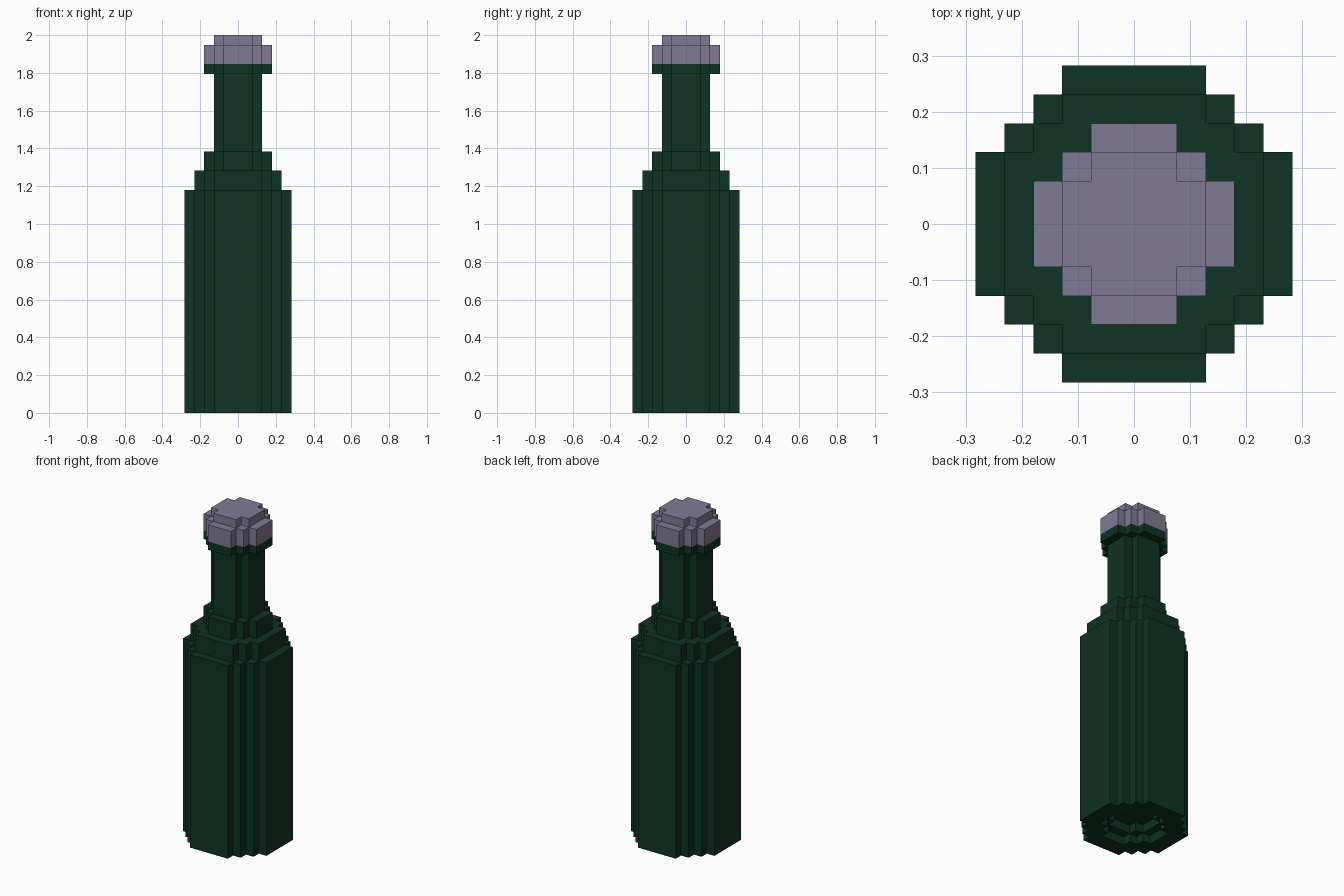
import bpy, bmesh, math
from mathutils import Vector

if "Cube" in bpy.data.objects:
    bpy.data.objects.remove(bpy.data.objects["Cube"])

U = 2 / 39  # block size: the bottle is 39 blocks tall


def material(name, rgb):
    m = bpy.data.materials.new(name)
    m.diffuse_color = (*rgb, 1)
    m.use_nodes = True
    m.node_tree.nodes["Principled BSDF"].inputs["Base Color"].default_value = m.diffuse_color
    return m


def disc(n):
    """Blocky disc reaching n blocks from the axis, with stepped corners."""
    r = range(-n, n + 1)
    return {(i, j) for i in r for j in r if abs(i) + abs(j) <= int(1.5 * n)}


def stack(tiers):
    """Blocks for tiers given as (reach, bottom layer, top layer)."""
    return {(i, j, k) for n, lo, hi in tiers for i, j in disc(n) for k in range(lo, hi)}


def build(name, cells, occupied, mat):
    """Skin a group of blocks, keeping only the exposed faces."""
    bm = bmesh.new()
    for c in cells:
        for axis in range(3):
            for s in (-1, 1):
                d = Vector((0, 0, 0))
                d[axis] = s
                if tuple(int(a + b) for a, b in zip(c, d)) in occupied:
                    continue
                u, v = Vector((0, 0, 0)), Vector((0, 0, 0))
                u[(axis + 1) % 3] = 0.5
                v[(axis + 2) % 3] = 0.5 * s
                mid = Vector(c) + Vector((0, 0, 0.5)) + d * 0.5
                bm.faces.new([bm.verts.new((mid + p) * U)
                              for p in (-u - v, u - v, u + v, v - u)])
    bmesh.ops.remove_doubles(bm, verts=bm.verts, dist=U * 0.01)
    bmesh.ops.dissolve_limit(bm, angle_limit=math.radians(1),
                             verts=bm.verts, edges=bm.edges)
    me = bpy.data.meshes.new(name)
    bm.to_mesh(me)
    bm.free()
    me.materials.append(mat)
    bpy.context.collection.objects.link(bpy.data.objects.new(name, me))


# Body, two shoulder steps, neck and lip
glass = stack([(5, 0, 23), (4, 23, 25), (3, 25, 27), (2, 27, 35), (3, 35, 36)])
# Stepped hollow under the base
glass -= stack([(3, 0, 1), (2, 1, 2)])
# Cap with a smaller raised top
cap = stack([(3, 36, 38), (2, 38, 39)])

solid = glass | cap
build("bottle", glass, solid, material("dark green glass", (0.0048, 0.033, 0.017)))
build("cap", cap, solid, material("grey violet metal", (0.216, 0.195, 0.296)))
